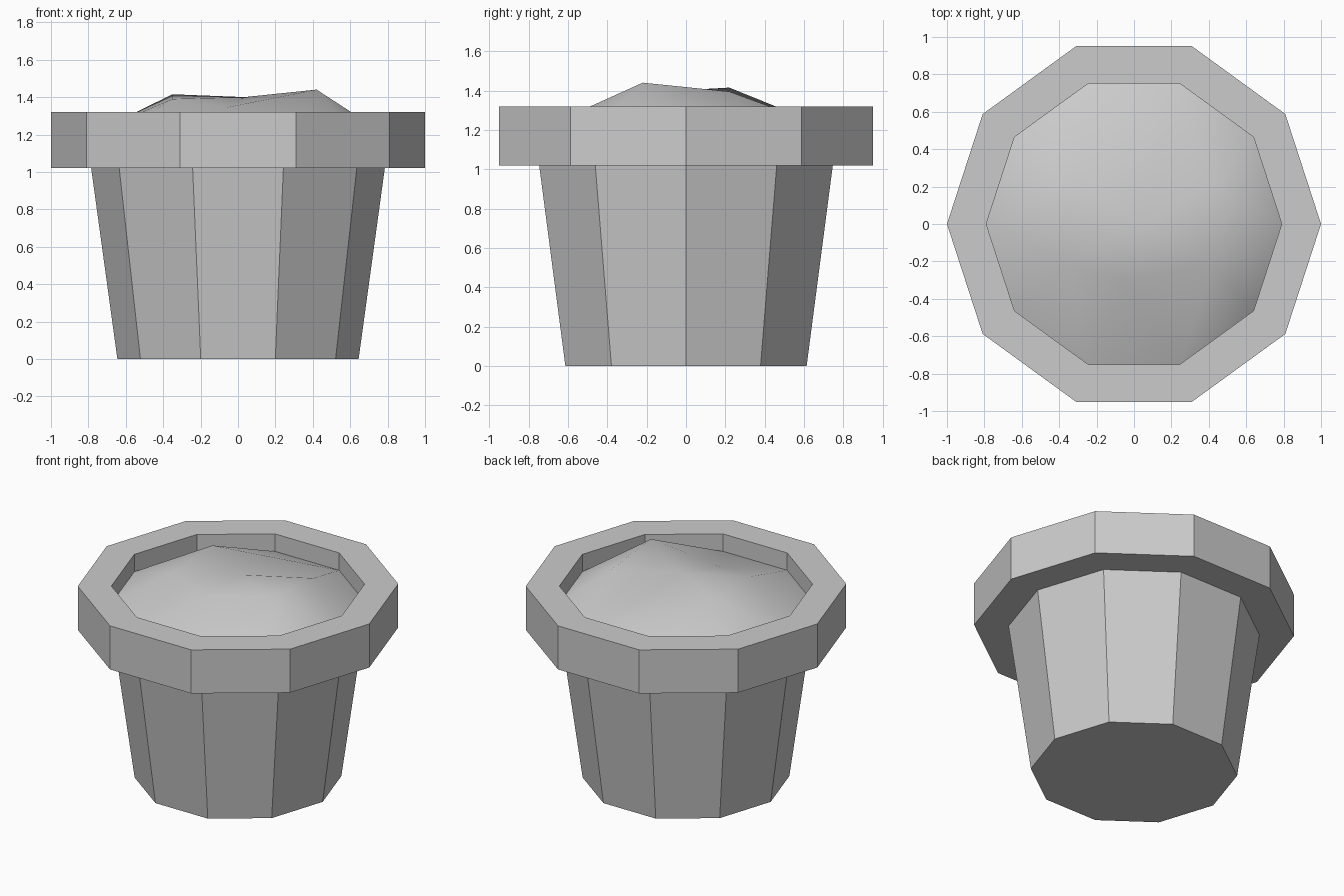
import bpy, bmesh
from math import cos, sin, pi
from mathutils import Vector
from mathutils.geometry import delaunay_2d_cdt

if "Cube" in bpy.data.objects:
    bpy.data.objects.remove(bpy.data.objects["Cube"])

SIDES = 10


def ring(r, z):
    return [Vector((r * cos(2 * pi * i / SIDES), r * sin(2 * pi * i / SIDES), z))
            for i in range(SIDES)]


def make_object(name, bm, smooth=False):
    bmesh.ops.recalc_face_normals(bm, faces=bm.faces)
    for f in bm.faces:
        f.smooth = smooth
    mesh = bpy.data.meshes.new(name)
    bm.to_mesh(mesh)
    bm.free()
    obj = bpy.data.objects.new(name, mesh)
    bpy.context.collection.objects.link(obj)
    return obj


def lathe(name, profile, close_bottom=False):
    bm = bmesh.new()
    rings = [[bm.verts.new(p) for p in ring(r, z)] for r, z in profile]
    for a, b in zip(rings, rings[1:]):
        for i in range(SIDES):
            j = (i + 1) % SIDES
            bm.faces.new((a[i], a[j], b[j], b[i]))
    if close_bottom:
        bm.faces.new(rings[0])
    return make_object(name, bm)


# Ten-sided pot: tapered body, overhanging rim, inner wall down to the soil
lathe("pot", [(0.645, 0), (0.785, 1.02), (1, 1.02), (1, 1.32),
              (0.79, 1.32), (0.79, 1.20)], close_bottom=True)

# Uneven soil: peaks and a dip inside, meeting the wall all round
mounds = [(0.42, -0.22, 1.44), (0.42, 0.22, 1.395), (-0.35, 0.22, 1.415),
          (-0.35, -0.22, 1.39), (0.035, 0, 1.40), (-0.06, -0.30, 1.345)]
points = ring(0.79, 1.20) + [Vector(p) for p in mounds]
tris = delaunay_2d_cdt([p.to_2d() for p in points], [],
                       [list(range(SIDES))], 0, 1e-5)
bm = bmesh.new()
verts = [bm.verts.new((co.x, co.y, points[src[0]].z))
         for co, src in zip(tris[0], tris[3])]
for f in tris[2]:
    bm.faces.new([verts[i] for i in f])
soil = make_object("soil", bm, smooth=True)
if soil.data.polygons[0].normal.z < 0:
    soil.data.flip_normals()
